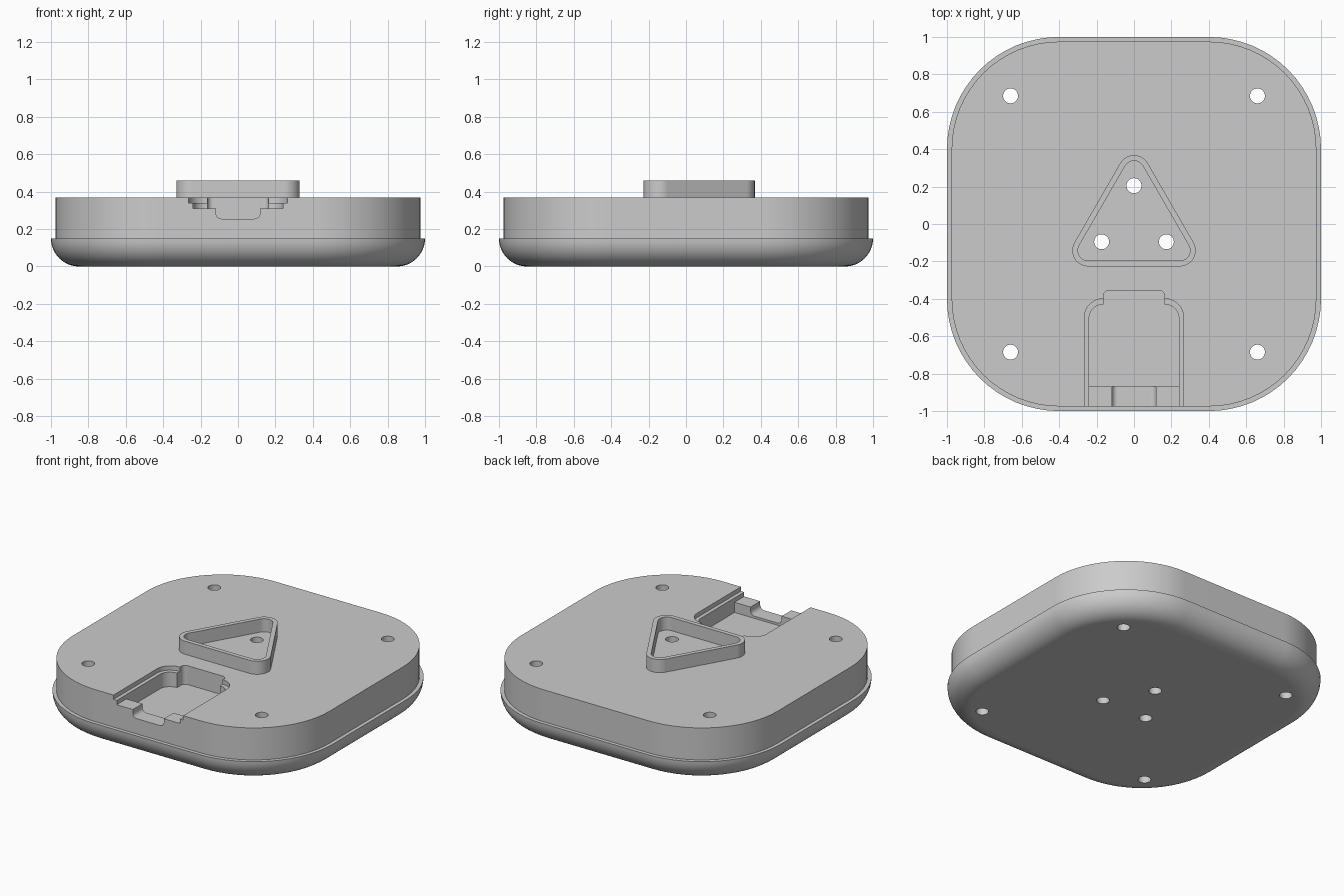
import bpy, bmesh, math
from mathutils import Vector, Matrix

if "Cube" in bpy.data.objects:
    bpy.data.objects.remove(bpy.data.objects["Cube"])

grey = bpy.data.materials.new("plain grey")
grey.use_nodes = True
grey.diffuse_color = (0.6, 0.6, 0.6, 1)
grey.node_tree.nodes["Principled BSDF"].inputs["Base Color"].default_value = (0.6, 0.6, 0.6, 1)


def outline(corners, steps=16):
    """Counter-clockwise convex outline from (x, y, radius) corners."""
    points = []
    for i, (x, y, r) in enumerate(corners):
        p = Vector((x, y))
        if r == 0:
            points.append(p)
            continue
        before = (Vector(corners[i - 1][:2]) - p).normalized()
        after = (Vector(corners[(i + 1) % len(corners)][:2]) - p).normalized()
        angle = before.angle(after)
        centre = p + (before + after).normalized() * r / math.sin(angle / 2)
        arm = p + before * r / math.tan(angle / 2) - centre
        for k in range(steps + 1):
            points.append(centre + Matrix.Rotation((math.pi - angle) * k / steps, 2) @ arm)
    return points


def rect(x, y0, y1, front_r, back_r):
    return outline([(-x, y0, front_r), (x, y0, front_r), (x, y1, back_r), (-x, y1, back_r)])


def triangle(inradius, r):
    return outline([(2 * inradius * math.cos(math.radians(a)),
                     2 * inradius * math.sin(math.radians(a)), r) for a in (90, 210, 330)])


def loft(name, layers, ring=False):
    """Skin a stack of (outline, z) layers, capped or closed into a ring."""
    bm = bmesh.new()
    loops = [[bm.verts.new((p.x, p.y, z)) for p in pts] for pts, z in layers]
    pairs = list(zip(loops, loops[1:]))
    if ring:
        pairs.append((loops[-1], loops[0]))
    else:
        bm.faces.new(loops[0][::-1])
        bm.faces.new(loops[-1])
    for low, high in pairs:
        for i in range(len(low)):
            j = (i + 1) % len(low)
            bm.faces.new((low[i], low[j], high[j], high[i]))
    bmesh.ops.recalc_face_normals(bm, faces=bm.faces)
    mesh = bpy.data.meshes.new(name)
    bm.to_mesh(mesh)
    bm.free()
    mesh.materials.append(grey)
    obj = bpy.data.objects.new(name, mesh)
    bpy.context.collection.objects.link(obj)
    return obj


def activate(obj):
    bpy.ops.object.select_all(action="DESELECT")
    obj.select_set(True)
    bpy.context.view_layer.objects.active = obj


def cut(obj, cutter):
    cutter.hide_render = True
    activate(obj)
    mod = obj.modifiers.new("cut", "BOOLEAN")
    mod.operation, mod.solver, mod.object = "DIFFERENCE", "EXACT", cutter
    bpy.ops.object.modifier_apply(modifier=mod.name)
    bpy.data.objects.remove(cutter)


def prism(pts, z0, z1):
    return loft("cutter", [(pts, z0), (pts, z1)])


def finish(obj):
    activate(obj)
    bpy.ops.object.shade_smooth_by_angle(angle=math.radians(30))
    mod = obj.modifiers.new("flat face shading", "WEIGHTED_NORMAL")
    mod.keep_sharp = True


# Body: filleted bottom, narrow ledge, upright upper wall
FILLET, LEDGE, TOP = 0.15, 0.15, 0.37
layers = []
for i in range(13):
    a = math.pi / 2 * i / 12
    inset = FILLET * (1 - math.sin(a))
    h = 1 - inset
    layers.append((rect(h, -h, h, 0.6 - inset, 0.6 - inset), FILLET * (1 - math.cos(a))))
upper = rect(0.975, -0.975, 0.975, 0.575, 0.575)
layers += [(upper, LEDGE), (upper, TOP)]
body = loft("body", layers)

# Pocket: deep well, low front wall, lid ledge and tab recess
cut(body, prism(rect(0.24, -0.87, -0.43, 0, 0.075), 0.24, 0.5))
cut(body, prism(rect(0.24, -1.1, -0.43, 0, 0.075), 0.31, 0.5))
cut(body, prism(rect(0.265, -1.1, -0.40, 0, 0.1), 0.34, 0.5))
cut(body, prism(rect(0.163, -0.6, -0.355, 0, 0.03), 0.24, 0.5))

# Rounded notch through the front wall
notch = prism(rect(0.118, 0.255, 0.5, 0.03, 0), 0.8, 1.1)
notch.data.transform(Matrix.Rotation(math.pi / 2, 4, "X"))
cut(body, notch)

# Drilled through holes: four at the corners, three inside the triangle
holes = [(sx * 0.66, sy * 0.685) for sx in (-1, 1) for sy in (-1, 1)]
holes += [(0, 0.205), (-0.173, -0.095), (0.173, -0.095)]
for x, y in holes:
    circle = [Vector((x + 0.04 * math.cos(t * math.pi / 16), y + 0.04 * math.sin(t * math.pi / 16)))
              for t in range(32)]
    cut(body, prism(circle, -0.1, 0.6))
finish(body)

# Raised triangular rim
outer, inner = triangle(0.2264, 0.085), triangle(0.1964, 0.055)
rim = loft("triangle_rim", [(outer, TOP), (outer, 0.46), (inner, 0.46), (inner, TOP)], ring=True)
finish(rim)
